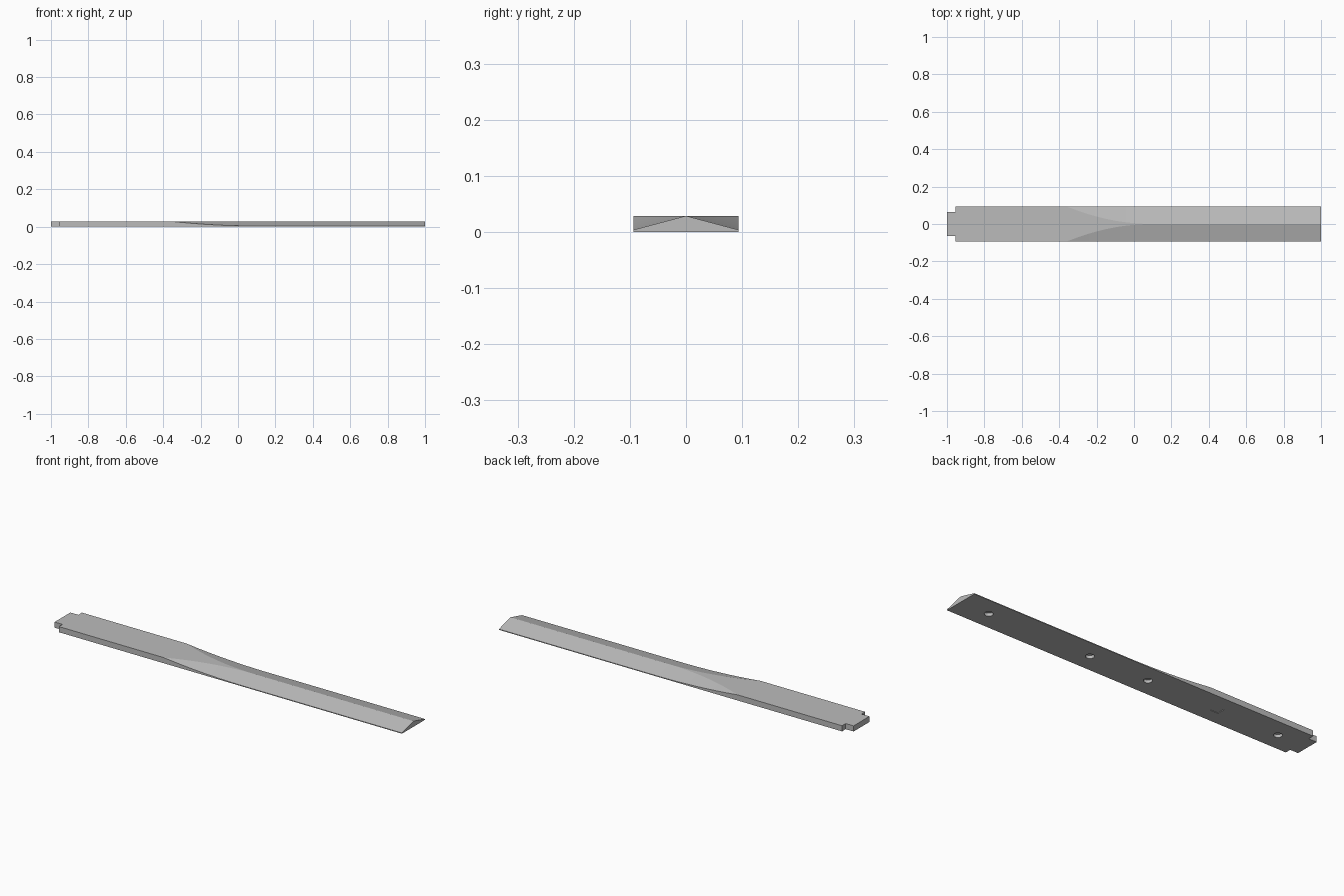
import bpy, bmesh, math

if "Cube" in bpy.data.objects:
    bpy.data.objects.remove(bpy.data.objects["Cube"])

HALF, TOP, LIP = 0.094, 0.029, 0.004      # half width, thickness, thin edge height
SLOPE = (TOP - LIP) / HALF
X0, X1 = -0.36, 0.10                      # where the bevels start and meet

metal = bpy.data.materials.new("grey metal")
metal.diffuse_color = (0.5, 0.5, 0.5, 1)
metal.use_nodes = True
metal.node_tree.nodes["Principled BSDF"].inputs["Base Color"].default_value = metal.diffuse_color


def flat_half_width(x):
    """Half width of the flat top: full at the handle, zero along the ridge."""
    if x <= X0:
        return HALF
    if x >= X1:
        return 0.0
    return HALF * ((X1 - x) / (X1 - X0)) ** 2


# Bar body: cross-sections lofted along x
stations = [-1.0] + [X0 + (X1 - X0) * i / 32 for i in range(33)] + [1.0]
bm = bmesh.new()
rings = []
for x in stations:
    w = flat_half_width(x)
    edge = TOP - SLOPE * (HALF - w)
    section = [(-HALF, 0), (-HALF, edge), (-w, TOP), (w, TOP), (HALF, edge), (HALF, 0)]
    rings.append([bm.verts.new((x, y, z)) for y, z in section])
for a, b in zip(rings, rings[1:]):
    for i in range(6):
        j = (i + 1) % 6
        bm.faces.new((a[i], a[j], b[j], b[i]))
bm.faces.new(rings[0])
bm.faces.new(rings[-1])
bmesh.ops.remove_doubles(bm, verts=bm.verts, dist=1e-5)
bmesh.ops.recalc_face_normals(bm, faces=bm.faces)
mesh = bpy.data.meshes.new("bevelled_bar")
bm.to_mesh(mesh)
bm.free()
bar = bpy.data.objects.new("bevelled_bar", mesh)
bpy.context.collection.objects.link(bar)
mesh.materials.append(metal)


def cut(tool, name):
    tool.name = name
    tool.data.materials.append(metal)
    tool.hide_render = True
    bpy.context.view_layer.objects.active = bar
    mod = bar.modifiers.new(name, 'BOOLEAN')
    mod.operation, mod.solver, mod.object = 'DIFFERENCE', 'EXACT', tool
    bpy.ops.object.modifier_apply(modifier=name)
    bpy.data.objects.remove(tool)


def box(center, size):
    bpy.ops.mesh.primitive_cube_add(size=1, location=center)
    ob = bpy.context.object
    ob.scale = size
    bpy.context.view_layer.update()
    return ob


# Corner notches that leave a tongue at the handle end
for side in (-1, 1):
    cut(box((-1.0, side * 0.114, 0.015), (0.09, 0.10, 0.1)), "corner_notch")

# Blind mounting holes in the underside
for x in (0.838, 0.255, -0.08, -0.83):
    bpy.ops.mesh.primitive_cylinder_add(vertices=32, radius=0.02, depth=0.03,
                                        location=(x, 0, 0))
    cut(bpy.context.object, "mounting_hole")

# Shallow square recess in the underside
cut(box((-0.48, 0, 0), (0.046, 0.046, 0.006)), "square_recess")

# Smooth the swept bevels, keep real edges crisp
bpy.ops.object.select_all(action='DESELECT')
bar.select_set(True)
bpy.context.view_layer.objects.active = bar
bpy.ops.object.shade_smooth_by_angle(angle=math.radians(10))
